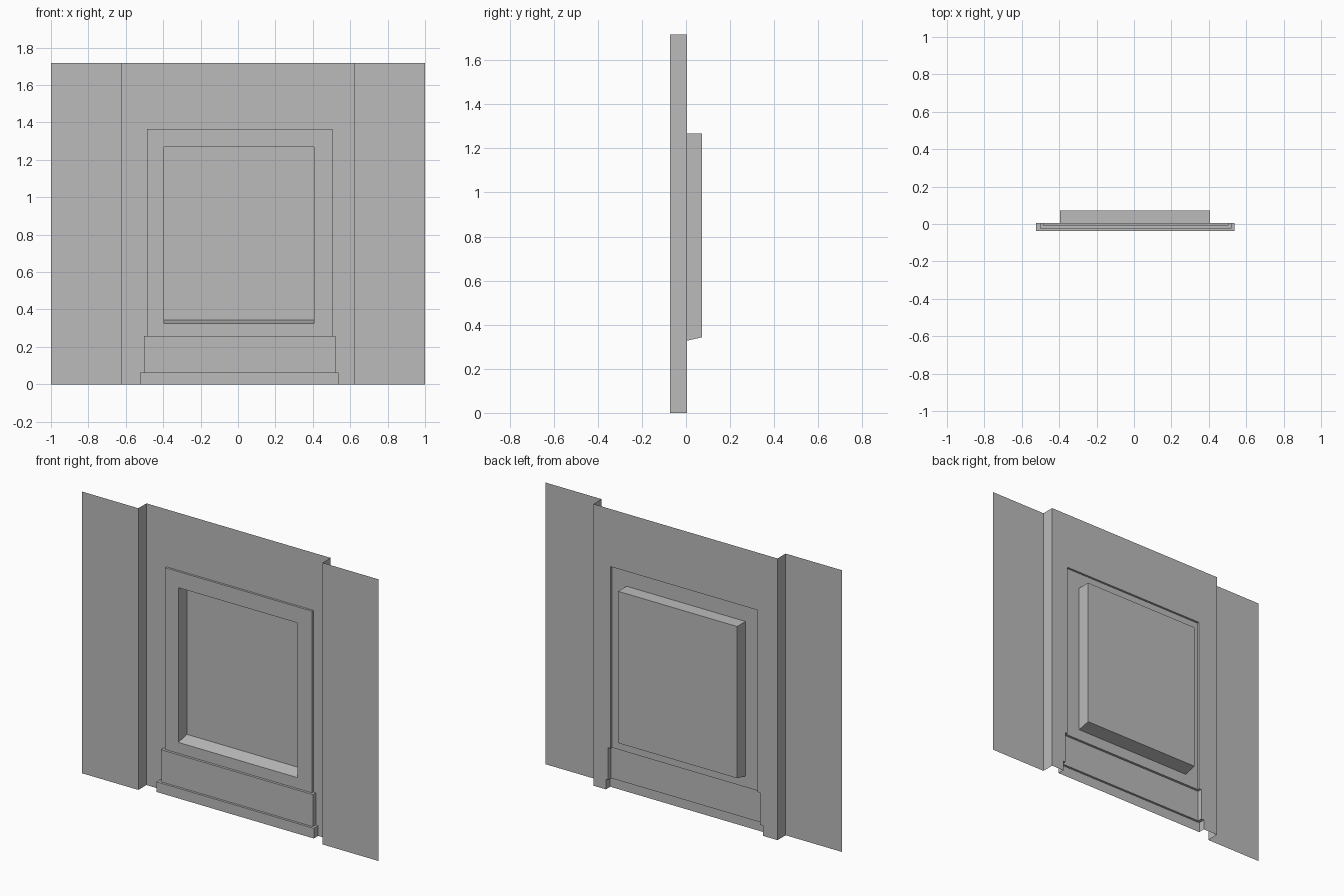
import bpy
import bmesh
from mathutils import Vector

cube = bpy.data.objects.get("Cube")
if cube:
    bpy.data.objects.remove(cube, do_unlink=True)

# One plain grey plaster
plaster = bpy.data.materials.new("grey_plaster")
plaster.use_nodes = True
grey = (0.5, 0.5, 0.5, 1)
plaster.diffuse_color = grey
plaster.node_tree.nodes["Principled BSDF"].inputs["Base Color"].default_value = grey

LEFT, RIGHT = Vector((-1, 0, 0)), Vector((1, 0, 0))
UP, DOWN, FRONT = Vector((0, 0, 1)), Vector((0, 0, -1)), Vector((0, -1, 0))


def sheet(name, faces):
    """Open shell from (points, facing direction) pairs."""
    bm = bmesh.new()
    for points, facing in faces:
        face = bm.faces.new([bm.verts.new(p) for p in points])
        face.normal_update()
        if face.normal.dot(facing) < 0:
            face.normal_flip()
    bmesh.ops.remove_doubles(bm, verts=bm.verts, dist=0.0001)
    mesh = bpy.data.meshes.new(name)
    bm.to_mesh(mesh)
    bm.free()
    mesh.materials.append(plaster)
    obj = bpy.data.objects.new(name, mesh)
    bpy.context.collection.objects.link(obj)
    return obj


def upright(x0, x1, y, z0, z1):
    return [(x0, y, z0), (x1, y, z0), (x1, y, z1), (x0, y, z1)]


def side_face(x, y0, y1, z0, z1):
    return [(x, y0, z0), (x, y1, z0), (x, y1, z1), (x, y0, z1)]


HEIGHT, BAY = 1.717, 0.621
PIER_Y, WALL_Y, BACK_Y = -0.073, 0.005, 0.073

# Stepped layers from the floor up: left x, right x, front y, bottom z, top z
base = (-0.523, 0.537, -0.037, 0, 0.062)
plinth = (-0.503, 0.521, -0.023, 0.062, 0.258)
frame = (-0.486, 0.505, -0.008, 0.258, 1.366)

# Outer piers with the returns into the bay
for name, s, inward in (("right_pier", -1, RIGHT), ("left_pier", 1, LEFT)):
    sheet(name, [
        (upright(s * BAY, s, PIER_Y, 0, HEIGHT), FRONT),
        (side_face(s * BAY, PIER_Y, WALL_Y, 0, HEIGHT), inward),
    ])

# Recessed wall, cut around the stepped surround
outline = [(-BAY, HEIGHT), (-BAY, 0)]
for x0, x1, y, z0, z1 in (base, plinth, frame):
    outline += [(x0, z0), (x0, z1)]
for x0, x1, y, z0, z1 in (frame, plinth, base):
    outline += [(x1, z1), (x1, z0)]
outline += [(BAY, 0), (BAY, HEIGHT)]
sheet("bay_wall", [([(x, WALL_Y, z) for x, z in outline], FRONT)])


def layer_sides(layer):
    x0, x1, y, z0, z1 = layer
    return [(side_face(x0, y, WALL_Y, z0, z1), LEFT),
            (side_face(x1, y, WALL_Y, z0, z1), RIGHT)]


# Base and plinth: front, ends, and a ledge notched around the layer above
for name, layer, above in (("base_step", base, plinth), ("plinth", plinth, frame)):
    x0, x1, y, z0, z1 = layer
    a0, a1, ay = above[:3]
    ledge = [(x0, WALL_Y), (x0, y), (x1, y), (x1, WALL_Y),
             (a1, WALL_Y), (a1, ay), (a0, ay), (a0, WALL_Y)]
    sheet(name, layer_sides(layer) + [
        (upright(x0, x1, y, z0, z1), FRONT),
        ([(px, py, z1) for px, py in ledge], UP),
    ])

# Window frame: flat border around the opening
x0, x1, y, z0, z1 = frame
w0, w1, sill_z, sill_back_z, head_z = -0.396, 0.407, 0.325, 0.343, 1.268
outer = upright(x0, x1, y, z0, z1)
opening = upright(w0, w1, y, sill_z, head_z)
border = [([outer[i], outer[(i + 1) % 4], opening[(i + 1) % 4], opening[i]], FRONT)
          for i in range(4)]
top = [(x0, y, z1), (x1, y, z1), (x1, WALL_Y, z1), (x0, WALL_Y, z1)]
sheet("window_frame", layer_sides(frame) + border + [(top, UP)])

# Window recess: jambs, head and sloped sill, closed by the pane
pane = upright(w0, w1, BACK_Y, sill_back_z, head_z)
reveals = [([opening[i], opening[(i + 1) % 4], pane[(i + 1) % 4], pane[i]], facing)
           for i, facing in enumerate((UP, LEFT, DOWN, RIGHT))]
sheet("window_reveal", reveals)
sheet("window_pane", [(pane, FRONT)])
